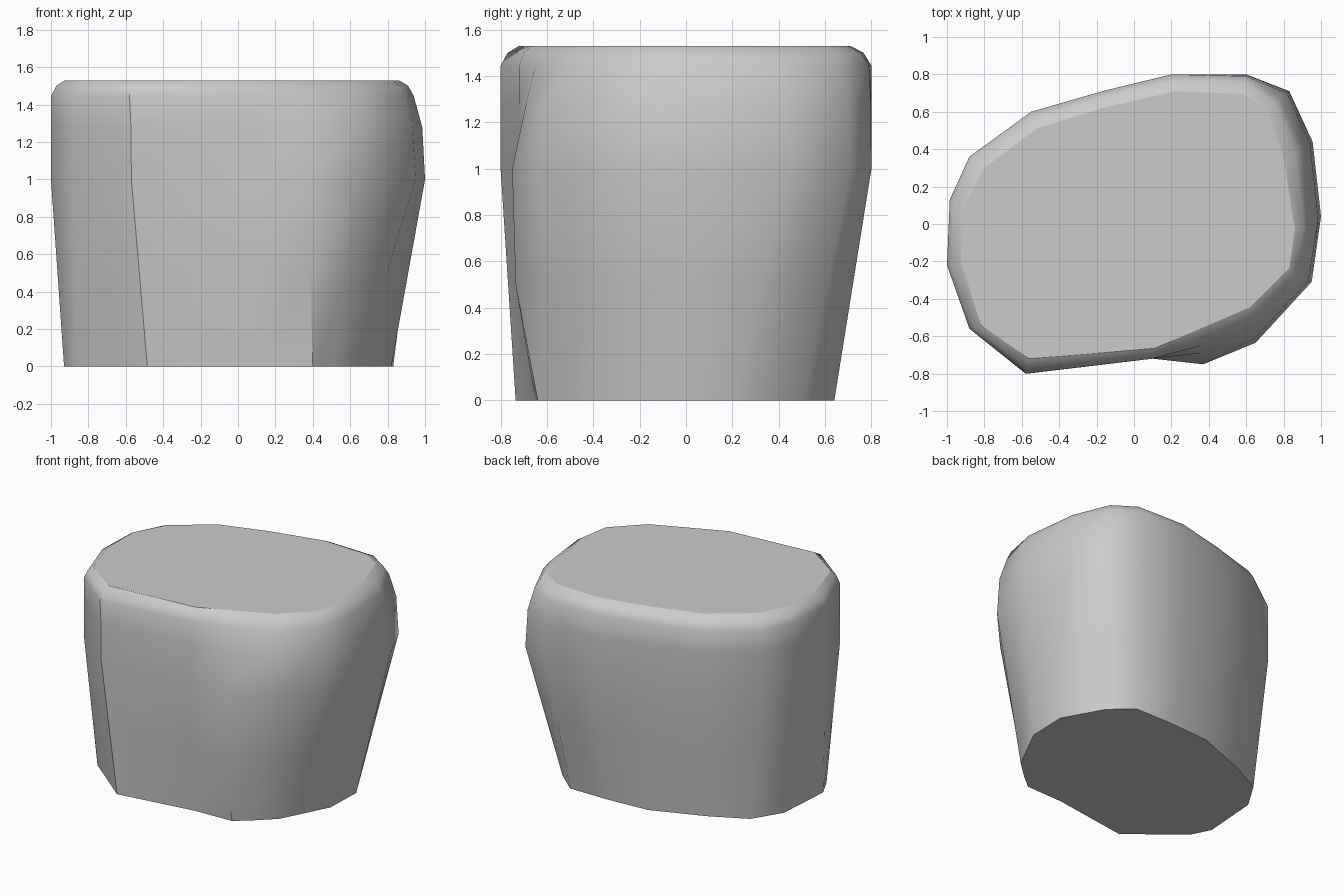
import bpy, bmesh, math

if "Cube" in bpy.data.objects:
    bpy.data.objects.remove(bpy.data.objects["Cube"])

# Cross-sections, counter-clockwise from the front-left corner
BASE = [(-.485, -.735), (.1, -.65), (.4, -.64), (.51, -.55), (.64, -.43), (.82, -.08),
        (.83, .21), (.67, .5), (.51, .64), (.2, .64), (-.12, .62), (-.51, .47),
        (-.77, .34), (-.9, .13), (-.93, -.29), (-.86, -.43)]
MID = [(-.57, -.80), (.1, -.72), (.37, -.75), (.65, -.635), (.95, -.31), (1, .04),
       (.955, .44), (.83, .71), (.6, .8), (.2, .8), (-.17, .7), (-.55, .6),
       (-.88, .36), (-.985, .13), (-1, -.22), (-.88, -.56)]
RIM = [(-.58, -.80), (.1, -.72), (.36, -.65), (.65, -.53), (.88, -.29), (.94, -.02),
       (.9, .4), (.78, .67), (.6, .79), (.2, .8), (-.17, .71), (-.55, .6),
       (-.88, .36), (-.985, .13), (-1, -.22), (-.88, -.56)]
TOP = [(-.56, -.72), (.11, -.665), (.33, -.57), (.62, -.445), (.83, -.235), (.86, -.03),
       (.8, .35), (.71, .61), (.58, .695), (.22, .71), (-.17, .62), (-.52, .51),
       (-.8, .30), (-.92, .07), (-.925, -.2), (-.82, -.54)]


def blend(a, b, t):
    return [(p[0] + (q[0] - p[0]) * t, p[1] + (q[1] - p[1]) * t) for p, q in zip(a, b)]


# Lower section, with the front bulge pushed out a little
low = blend(BASE, MID, .5)
low[2] = (low[2][0], -.735)
# Upper section, with the bulge fading out
high = blend(MID, RIM, .25)
high[2] = (.36, -.69)

levels = [(0, BASE), (.5, low), (1, MID), (1.28, high), (1.445, RIM),
          (1.5, blend(RIM, TOP, .38)), (1.53, TOP)]

# Loft the worn stone block
bm = bmesh.new()
rings = [[bm.verts.new((x, y, z)) for x, y in ring] for z, ring in levels]
n = len(BASE)
for a, b in zip(rings, rings[1:]):
    for i in range(n):
        j = (i + 1) % n
        bm.faces.new((a[i], a[j], b[j], b[i]))
bm.faces.new(rings[0][::-1])
bm.faces.new(rings[-1])
bmesh.ops.recalc_face_normals(bm, faces=bm.faces)
mesh = bpy.data.meshes.new("stone_block")
bm.to_mesh(mesh)
bm.free()
block = bpy.data.objects.new("stone_block", mesh)
bpy.context.collection.objects.link(block)

# Smooth sides with crisp corners, flat top and base
bpy.context.view_layer.objects.active = block
block.select_set(True)
bpy.ops.object.shade_smooth_by_angle(angle=math.radians(38))
for e in mesh.edges:
    zs = [mesh.vertices[v].co.z for v in e.vertices]
    if min(zs) > 1.525 or max(zs) < .001:
        e.use_edge_sharp = True
